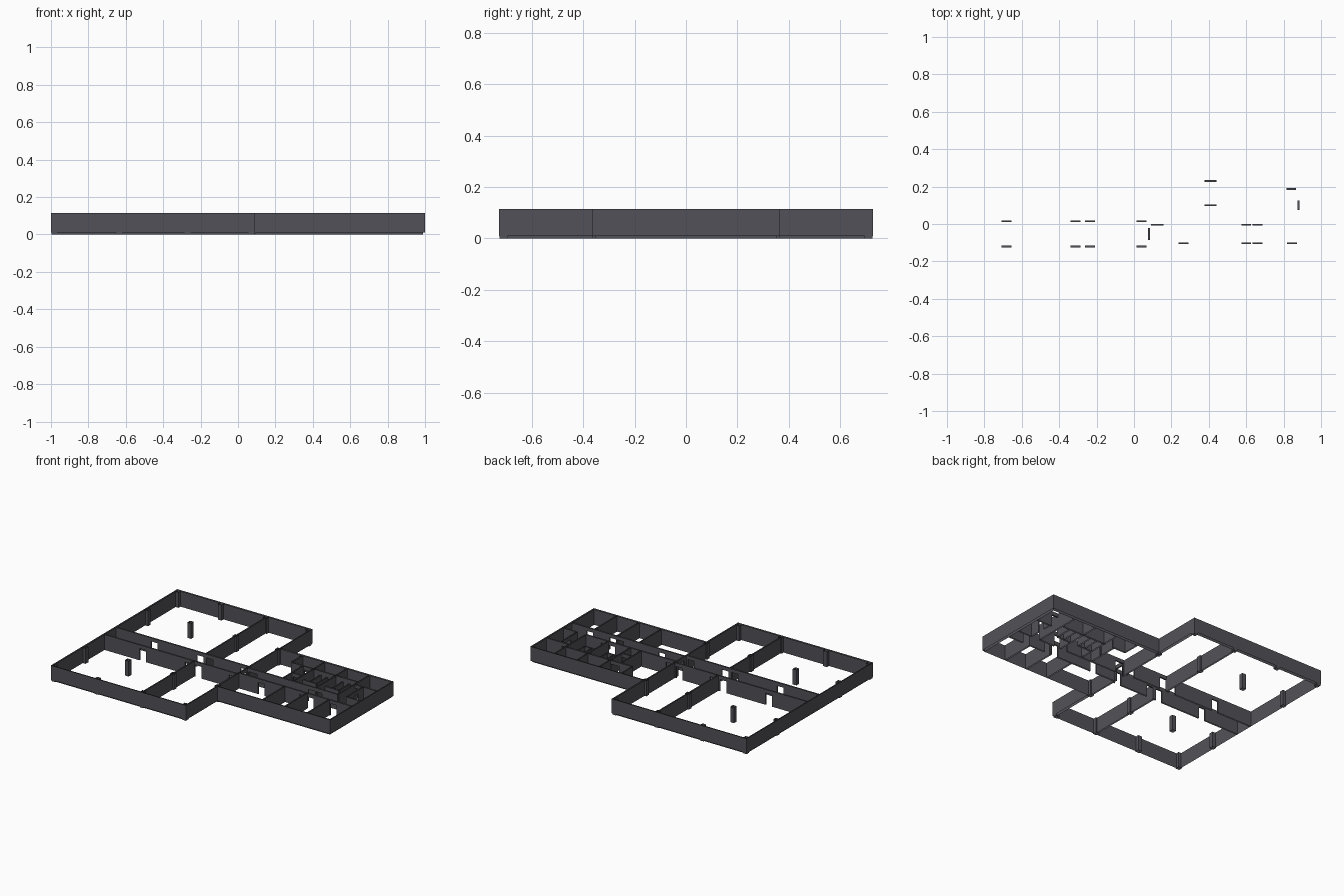
import bpy, bmesh, math

if "Cube" in bpy.data.objects:
    bpy.data.objects.remove(bpy.data.objects["Cube"])

H = 0.113      # wall top
LINTEL = 0.086 # door head
T = 0.01       # wall thickness

mat = bpy.data.materials.new("dark grey")
mat.diffuse_color = (0.085, 0.083, 0.098, 1)
mat.use_nodes = True
mat.node_tree.nodes["Principled BSDF"].inputs["Base Color"].default_value = mat.diffuse_color


def finish(name, bm):
    bmesh.ops.remove_doubles(bm, verts=bm.verts, dist=1e-5)
    me = bpy.data.meshes.new(name)
    bm.to_mesh(me)
    bm.free()
    me.materials.append(mat)
    ob = bpy.data.objects.new(name, me)
    bpy.context.collection.objects.link(ob)
    return ob


def quad(bm, *pts):
    bm.faces.new([bm.verts.new(p) for p in pts])


def wall(name, axis, c, a, b, doors=(), top=H):
    """Open-topped hollow wall along an axis at offset c, doors = (centre, width)."""
    bm = bmesh.new()
    P = (lambda s, o, z: (s, c + o, z)) if axis == 'x' else (lambda s, o, z: (c - o, s, z))
    h = T / 2

    def sides(s0, s1, z0):
        quad(bm, P(s0, -h, z0), P(s1, -h, z0), P(s1, -h, top), P(s0, -h, top))
        quad(bm, P(s1, h, z0), P(s0, h, z0), P(s0, h, top), P(s1, h, top))

    def cap(s, z1, d):
        quad(bm, P(s, -h * d, 0), P(s, h * d, 0), P(s, h * d, z1), P(s, -h * d, z1))

    s = a
    cap(a, top, -1)
    for mid, w in sorted(doors):
        d0, d1 = mid - w / 2, mid + w / 2
        sides(s, d0, 0)
        sides(d0, d1, LINTEL)
        cap(d0, LINTEL, 1)
        cap(d1, LINTEL, -1)
        quad(bm, P(d0, h, LINTEL), P(d1, h, LINTEL), P(d1, -h, LINTEL), P(d0, -h, LINTEL))
        s = d1
    sides(s, b, 0)
    cap(b, top, 1)
    return finish(name, bm)


def column(name, x, y, w=0.03):
    bm = bmesh.new()
    r = w / 2
    c = [(x - r, y - r), (x + r, y - r), (x + r, y + r), (x - r, y + r)]
    for i in range(4):
        p, q = c[i], c[(i + 1) % 4]
        quad(bm, (*p, 0), (*q, 0), (*q, H), (*p, H))
    return finish(name, bm)


# Outer shell: outside skin stops just above the ground, inside skin reaches it
outline = [(-1, -.728), (.09, -.728), (.09, -.365), (1, -.365),
           (1, .365), (.09, .365), (.09, .728), (-1, .728)]
bm = bmesh.new()
n = len(outline)
inner = []
for i in range(n):
    (px, py), (x, y), (qx, qy) = outline[i - 1], outline[i], outline[(i + 1) % n]
    ox = oy = 0
    for ex, ey in ((x - px, y - py), (qx - x, qy - y)):
        l = math.hypot(ex, ey)
        ox -= ey / l * T
        oy += ex / l * T
    inner.append((x + ox, y + oy))
for i in range(n):
    p, q = outline[i], outline[(i + 1) % n]
    quad(bm, (*p, .01), (*q, .01), (*q, .115), (*p, .115))
    p, q = inner[i], inner[(i + 1) % n]
    quad(bm, (*q, 0), (*p, 0), (*p, H), (*q, H))
finish("outer_wall", bm)

D = 0.052
# Main block: corridor walls and room dividers
hall_doors = [(-.682, D), (-.313, D), (-.235, D), (.04, D)]
wall("hall_wall_back", 'x', .015, -.99, .08, hall_doors)
wall("hall_wall_front", 'x', -.12, -.99, .08, hall_doors)
wall("divider_back", 'y', -.27, .02, .718)
wall("divider_front", 'y', -.27, -.718, -.125)
wall("wing_entry_wall", 'y', .08, -.365, .365, [(-.053, .064)])

# Wing corridor walls
wall("wing_hall_front", 'x', -.103, .085, .99,
     [(.265, D), (.6, D), (.66, D), (.845, D)])
wall("wing_hall_back", 'x', -.004, .085, .81, [(.125, .068), (.6, D), (.66, D)])

# Wing front rooms
for x in (.45, .63, .81):
    wall("wing_front_divider", 'y', x, -.355, -.108)
    wall("wing_back_divider", 'y', x, .001, .355)

# Wing back rooms
wall("lobby_side_wall", 'y', .365, .001, .225)
wall("lobby_wall", 'x', .1, .37, .445, [(.409, .064)])
wall("store_wall", 'x', .23, .27, .805, [(.409, .064)])
wall("store_side_wall", 'y', .27, .23, .355)
wall("end_room_side", 'y', .88, -.004, .18, [(.1, D)])
wall("end_room_front", 'x', -.004, .885, .99)
wall("end_room_wall", 'x', .187, .815, .99, [(.841, D)])

# Washroom cubicles
for x0 in (.455, .635):
    wall("washroom_screen", 'x', .1, x0, x0 + .11, top=.085)
    for k in (1, 2):
        wall("cubicle_partition", 'y', x0 + .055 * k, .105, .225, top=.085)

# Columns, free standing and against walls
for sy in (-1, 1):
    column("free_column", -.635, sy * .36)
    column("side_column", -.982, sy * .36)
    column("divider_column", -.27, sy * .36)
    column("junction_column", .08, sy * .35)
    for x in (-.982, -.635, -.27, .072):
        column("edge_column", x, sy * .71)
